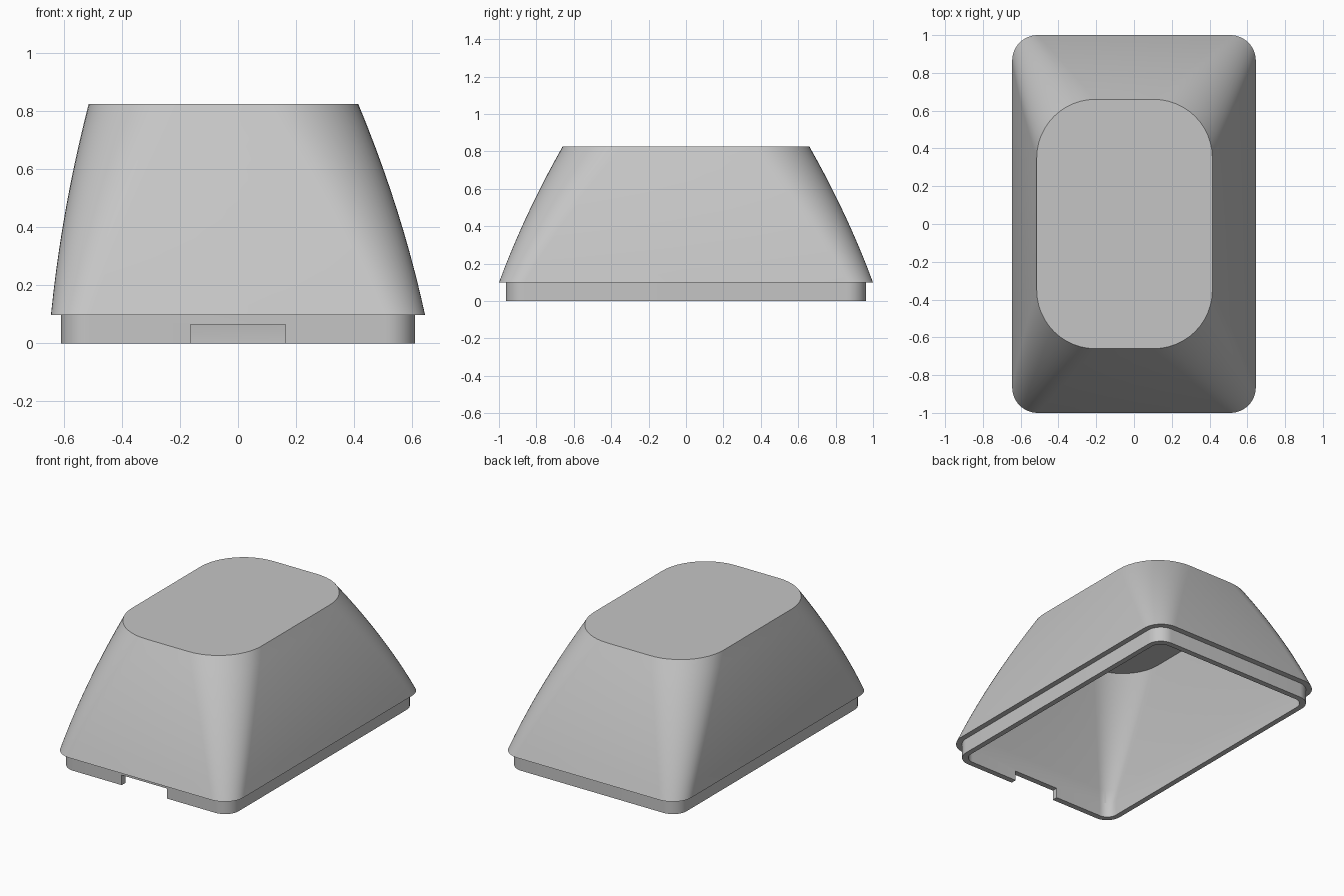
import bpy, bmesh
from math import cos, sin, pi, radians

if "Cube" in bpy.data.objects:
    bpy.data.objects.remove(bpy.data.objects["Cube"])

CORNER_STEPS = 12
LOFT_STEPS = 10

grey = bpy.data.materials.new("plain grey")
grey.use_nodes = True
colour = (0.56, 0.56, 0.56, 1)
grey.diffuse_color = colour
grey.node_tree.nodes["Principled BSDF"].inputs["Base Color"].default_value = colour


def ring(bm, left, right, depth, radius, z):
    """Rounded rectangle of vertices, symmetric in y."""
    verts = []
    corners = [(right, depth), (left, depth), (left, -depth), (right, -depth)]
    for q, (x, y) in enumerate(corners):
        cx = x - radius if x > 0 else x + radius
        cy = y - radius if y > 0 else y + radius
        for i in range(CORNER_STEPS + 1):
            a = (q + i / CORNER_STEPS) * pi / 2
            verts.append(bm.verts.new((cx + radius * cos(a), cy + radius * sin(a), z)))
    return verts


def loft(bm, lower, upper, bulge):
    """Rings from lower to upper outline, with slightly bowed sides."""
    rings = []
    for i in range(LOFT_STEPS + 1):
        t = i / LOFT_STEPS
        left, right, depth, radius, z = [a + (b - a) * t for a, b in zip(lower, upper)]
        bow = 4 * bulge * t * (1 - t)
        rings.append(ring(bm, left - bow * 0.8, right + bow, depth + bow, radius, z))
    return rings


# Hollow keycap-shaped shell: outside down to the lip, then up the inside
bm = bmesh.new()
outer = loft(bm, (-0.645, 0.645, 1.0, 0.135, 0.098),
             (-0.515, 0.415, 0.66, 0.31, 0.825), 0.018)
inner = loft(bm, (-0.575, 0.575, 0.925, 0.07, 0.098),
             (-0.48, 0.38, 0.625, 0.275, 0.79), 0.012)
lip = [ring(bm, -0.61, 0.61, 0.962, 0.1, 0.098),
       ring(bm, -0.61, 0.61, 0.962, 0.1, 0),
       ring(bm, -0.575, 0.575, 0.925, 0.07, 0)]
rings = outer[::-1] + lip + inner
for a, b in zip(rings, rings[1:]):
    for i in range(len(a)):
        j = (i + 1) % len(a)
        bm.faces.new((a[i], b[i], b[j], a[j]))
bm.faces.new(rings[0])
bm.faces.new(rings[-1][::-1])
bmesh.ops.recalc_face_normals(bm, faces=bm.faces)
mesh = bpy.data.meshes.new("cap_shell")
bm.to_mesh(mesh)
bm.free()
shell = bpy.data.objects.new("cap_shell", mesh)
bpy.context.collection.objects.link(shell)
mesh.materials.append(grey)

# Notch in the front of the lip
bpy.ops.mesh.primitive_cube_add(size=1, location=(0, -0.95, -0.0175))
cutter = bpy.context.object
cutter.name = "notch_cutter"
cutter.scale = (0.326, 0.3, 0.165)
cutter.hide_render = True
cutter.data.materials.append(grey)
cut = shell.modifiers.new("notch", "BOOLEAN")
cut.operation = "DIFFERENCE"
cut.solver = "EXACT"
cut.object = cutter

bpy.ops.object.select_all(action="DESELECT")
shell.select_set(True)
bpy.context.view_layer.objects.active = shell
bpy.ops.object.modifier_apply(modifier="notch")
bpy.data.objects.remove(cutter)
bpy.ops.object.shade_smooth_by_angle(angle=radians(25))
